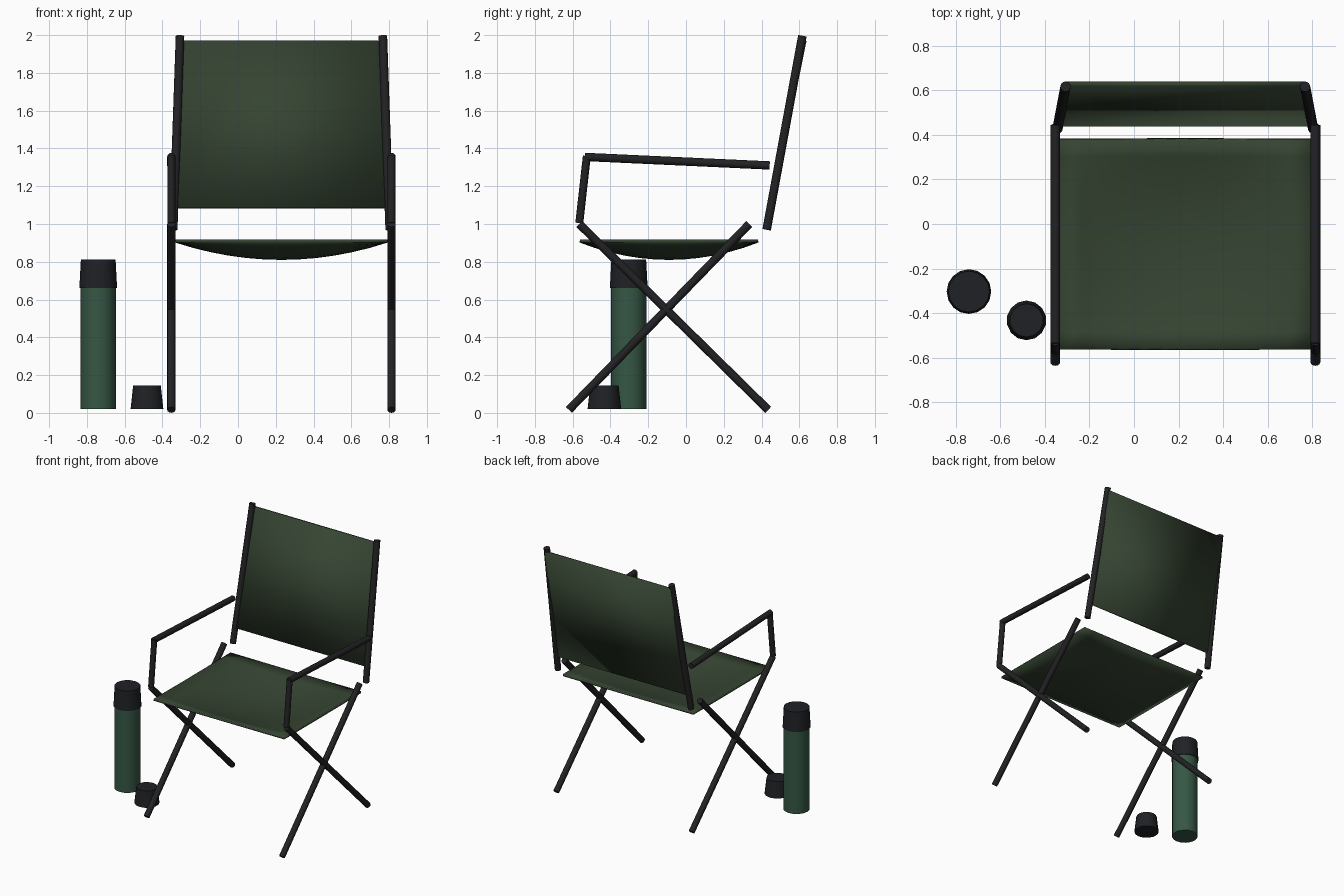
import bpy, bmesh
from mathutils import Vector

if "Cube" in bpy.data.objects:
    bpy.data.objects.remove(bpy.data.objects["Cube"])

CX = 0.23  # chair centre line


def material(name, rgb):
    m = bpy.data.materials.new(name)
    m.diffuse_color = (*rgb, 1)
    m.use_nodes = True
    m.node_tree.nodes["Principled BSDF"].inputs["Base Color"].default_value = m.diffuse_color
    return m


METAL = material("dark_metal", (0.016, 0.016, 0.018))
FABRIC = material("green_fabric", (0.036, 0.058, 0.032))
ENAMEL = material("green_enamel", (0.036, 0.095, 0.058))
PLASTIC = material("black_plastic", (0.014, 0.015, 0.018))


def finish(ob, name, mat):
    ob.name = name
    ob.data.materials.append(mat)
    bpy.ops.object.select_all(action='DESELECT')
    ob.select_set(True)
    bpy.context.view_layer.objects.active = ob
    bpy.ops.object.shade_smooth_by_angle(angle=0.7)
    return ob


def tube(name, a, b, r):
    a, b = Vector(a), Vector(b)
    bpy.ops.mesh.primitive_cylinder_add(vertices=12, radius=r, depth=(b - a).length,
                                        location=(a + b) / 2)
    ob = bpy.context.object
    ob.rotation_euler = (b - a).to_track_quat('Z', 'Y').to_euler()
    return finish(ob, name, METAL)


def cone(name, x, y, z0, z1, r0, r1, sides, mat):
    bpy.ops.mesh.primitive_cone_add(vertices=sides, radius1=r0, radius2=r1, depth=z1 - z0,
                                    location=(x, y, (z0 + z1) / 2))
    return finish(bpy.context.object, name, mat)


def sheet(name, shape, n, thickness):
    """Fabric sheet: shape(u, v) maps -1..1 squares to points."""
    bm = bmesh.new()
    bmesh.ops.create_grid(bm, x_segments=n, y_segments=n, size=1)
    for v in bm.verts:
        v.co = shape(v.co.x, v.co.y)
    me = bpy.data.meshes.new(name)
    bm.to_mesh(me)
    bm.free()
    ob = bpy.data.objects.new(name, me)
    bpy.context.collection.objects.link(ob)
    mod = ob.modifiers.new("thickness", 'SOLIDIFY')
    mod.thickness = thickness
    mod.offset = 0
    return finish(ob, name, FABRIC)


# Side frames: crossed legs, arm support, armrest and back post
for side, s in (("left", -1), ("right", 1)):
    x = CX + s * 0.583
    tube(side + "_leg_front_foot", (x, -0.62, 0.016), (x, 0.335, 1.0), 0.022)
    tube(side + "_leg_back_foot", (x, 0.435, 0.016), (x, -0.565, 1.0), 0.022)
    tube(side + "_arm_support", (x, -0.565, 1.005), (x, -0.525, 1.36), 0.021)
    tube(side + "_armrest", (x, -0.535, 1.355), (x, 0.443, 1.31), 0.022)
    tube(side + "_back_post", (CX + s * 0.573, 0.427, 0.97),
         (CX + s * 0.537, 0.616, 1.996), 0.023)

# Sagging seat sling
sheet("seat", lambda u, v: (CX + 0.562 * u, -0.09 + 0.472 * v,
                            0.91 - 0.092 * (1 - u * u) * (1 - v * v)), 12, 0.016)

# Flat leaning back panel
sheet("back_panel", lambda u, v: (CX + (0.553 - 0.012 * v) * u, 0.538 + 0.09 * v,
                                  1.527 + 0.443 * v), 1, 0.02)

# Flask with lid, and a drinking cup
cone("flask_body", -0.74, -0.303, 0.02, 0.67, 0.094, 0.094, 16, ENAMEL)
cone("flask_lid", -0.74, -0.303, 0.66, 0.812, 0.1, 0.092, 16, PLASTIC)
cone("cup", -0.482, -0.432, 0.02, 0.145, 0.089, 0.075, 14, PLASTIC)
